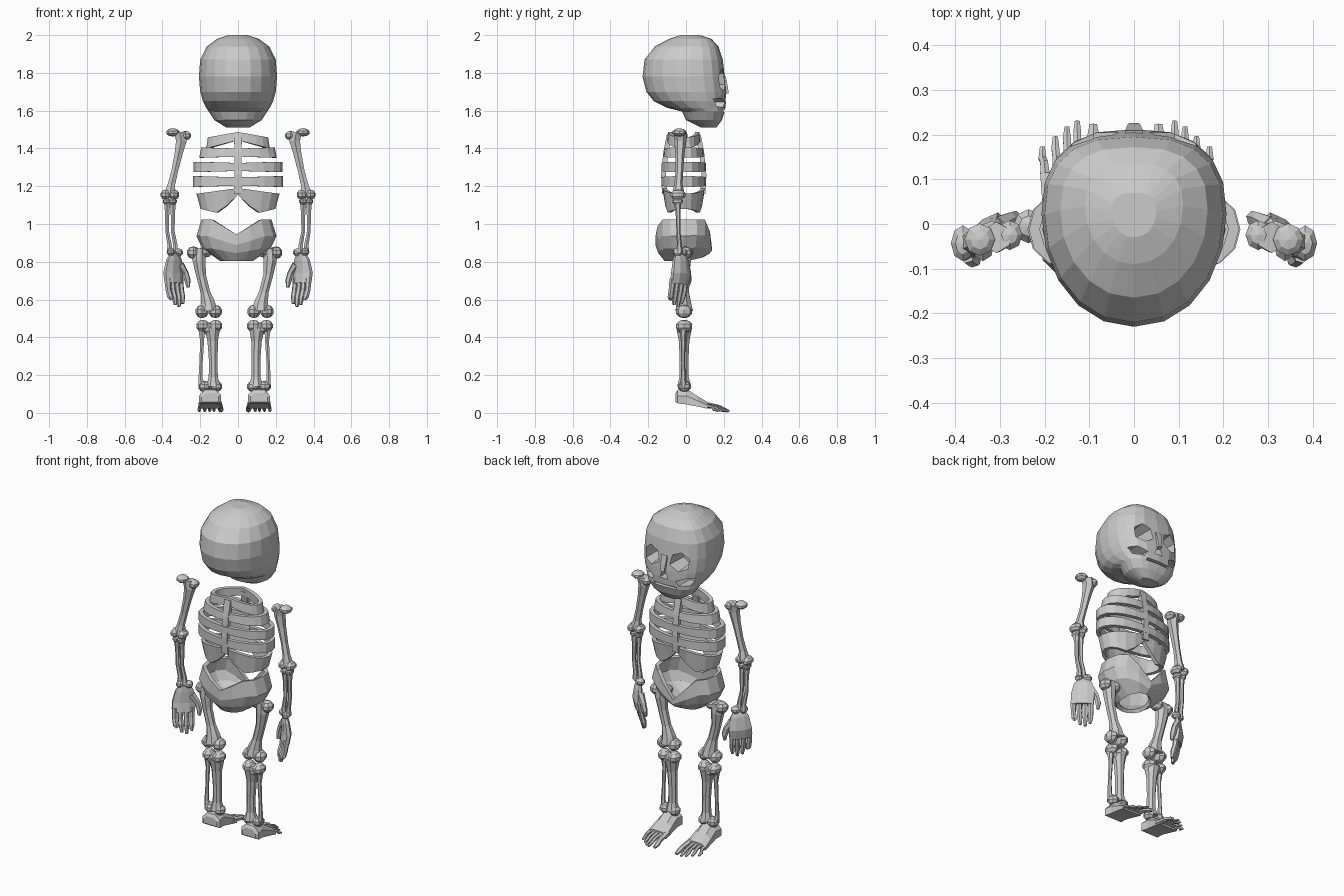
import bpy, bmesh
from math import sin, cos, pi, copysign
from mathutils import Vector, Matrix

if "Cube" in bpy.data.objects:
    bpy.data.objects.remove(bpy.data.objects["Cube"])


def loft(bm, rings, caps=True, loop=False):
    vs = [[bm.verts.new(p) for p in r] for r in rings]
    n = len(vs[0])
    pairs = list(zip(vs, vs[1:])) + ([(vs[-1], vs[0])] if loop else [])
    for a, b in pairs:
        for i in range(n):
            j = (i + 1) % n
            bm.faces.new((a[i], a[j], b[j], b[i]))
    if caps and not loop:
        bm.faces.new(vs[0][::-1])
        bm.faces.new(vs[-1])


def tube(bm, pts, sides=6, u=(1, 0, 0), flat=1.0):
    """Tapered bone; pts are (x, y, z, radius), u is the wide direction."""
    P = [Vector(p[:3]) for p in pts]
    rings = []
    for i, p in enumerate(P):
        d = (P[min(i + 1, len(P) - 1)] - P[max(i - 1, 0)]).normalized()
        a = (Vector(u) - d * d.dot(Vector(u))).normalized()
        b = d.cross(a)
        r = pts[i][3]
        rings.append([p + a * r * cos(2 * pi * (k + .5) / sides)
                      + b * r * flat * sin(2 * pi * (k + .5) / sides) for k in range(sides)])
    loft(bm, rings)


def knob(bm, c, s):
    m = Matrix.Translation(c) @ Matrix.Diagonal((*s, 1))
    bmesh.ops.create_uvsphere(bm, u_segments=8, v_segments=5, radius=1, matrix=m)


def finish(name, bm, mirror_at=None):
    bmesh.ops.recalc_face_normals(bm, faces=bm.faces)
    me = bpy.data.meshes.new(name)
    bm.to_mesh(me)
    bm.free()
    ob = bpy.data.objects.new(name, me)
    bpy.context.collection.objects.link(ob)
    if mirror_at is not None:
        ob.location.x = mirror_at
        ob.modifiers.new("mirror", 'MIRROR').use_mirror_merge = False
    return ob


def power(v, e):
    return copysign(abs(v) ** e, v)


# Skull: horizontal rings (z, half width, back y, front y)
bm = bmesh.new()
rings = []
for z, w, yb, yf in [(1.51, .06, .08, .16), (1.55, .125, 0, .19), (1.595, .155, -.02, .205),
                     (1.615, .168, -.10, .208), (1.65, .186, -.17, .212), (1.70, .2, -.21, .212),
                     (1.78, .207, -.23, .205), (1.87, .2, -.22, .195), (1.94, .165, -.165, .172),
                     (1.98, .11, -.09, .135), (2.0, .05, -.03, .07)]:
    yc = yb + (yf - yb) * .58
    ring = []
    for k in range(20):
        c, s = cos(2 * pi * k / 20), sin(2 * pi * k / 20)
        e = .75 if s > 0 else .95
        ring.append((w * power(c, e), yc + ((yf - yc) if s > 0 else (yc - yb)) * power(s, 1 if s < 0 else .8), z))
    rings.append(ring)
loft(bm, rings)
skull = finish("skull", bm)

# Eye sockets, nose opening, cheek hollows and mouth line are cut out
bm = bmesh.new()


def socket(pts, y0, y1, shrink):
    cx = sum(p[0] for p in pts) / len(pts)
    cz = sum(p[1] for p in pts) / len(pts)
    loft(bm, [[(cx + (x - cx) * shrink, y0, cz + (z - cz) * shrink) for x, z in pts],
              [(x, y1, z) for x, z in pts]])


for s in (1, -1):
    socket([(s * .03, 1.735), (s * .045, 1.80), (s * .10, 1.825), (s * .15, 1.79),
            (s * .145, 1.72), (s * .09, 1.70)], .09, .26, .75)
    socket([(s * .085, 1.615), (s * .07, 1.645), (s * .13, 1.67), (s * .175, 1.665),
            (s * .15, 1.62)], .10, .26, .8)
socket([(-.03, 1.645), (.03, 1.645), (.008, 1.70), (-.008, 1.70)], .15, .26, .8)
socket([(-.075, 1.593), (.075, 1.593), (.075, 1.607), (-.075, 1.607)], .18, .26, 1)
cutter = finish("socket_cutter", bm)
cutter.hide_render = True
mod = skull.modifiers.new("cut", 'BOOLEAN')
mod.operation, mod.solver, mod.object = 'DIFFERENCE', 'EXACT', cutter
bpy.context.view_layer.objects.active = skull
bpy.ops.object.modifier_apply(modifier="cut")
bpy.data.objects.remove(cutter)

# Nasal bridge
bm = bmesh.new()
tube(bm, [(0, .19, 1.78, .028), (0, .205, 1.73, .022), (0, .215, 1.69, .016)], 4)
finish("nasal_bone", bm)

# Ribs: closed bands (z centre, side drop, half width, half depth, height)
bm = bmesh.new()
YC = -.012
for z, drop, rx, ry, h in [(1.465, .035, .168, .088, .044), (1.378, 0, .205, .108, .042),
                           (1.302, 0, .235, .118, .042), (1.225, 0, .238, .118, .044),
                           (1.165, 0, .22, .113, .05)]:
    rings = []
    for k in range(20):
        c, s = cos(2 * pi * k / 20), sin(2 * pi * k / 20)
        hh = h * (1 + .3 * abs(c))
        zc = z - drop * abs(c)
        top, bot = zc + hh / 2, zc - hh / 2
        if z < 1.2:                       # flared lowest rib with arch
            bot = 1.155 - .095 * min(1, abs(c) / .5) + .05 * max(0, abs(c) - .6)
            top = 1.19 - .03 * abs(c)
        x, y, t = rx * c, ry * power(s, .85), .024
        tp = .95 if z > 1.35 else 1
        bp = .9 if z < 1.2 else 1
        i = 1 - t / rx
        j = 1 - t / ry
        rings.append([(x * tp, YC + y * tp, top), (x * bp, YC + y * bp, bot),
                      (x * bp * i, YC + y * bp * j, bot), (x * tp * i, YC + y * tp * j, top)])
    loft(bm, rings, loop=True)
finish("ribs", bm)

# Spine and breastbone
for name, s in (("spine", -1), ("breastbone", 1)):
    bm = bmesh.new()
    tube(bm, [(0, YC + s * ry, z, r) for z, ry, r in
              [(1.47, .075, .03), (1.38, .095, .026), (1.26, .107, .026), (1.16, .1, .03)]], 4, flat=.7)
    finish(name, bm)

# Pelvis: open bowl with raised wings
bm = bmesh.new()
rings = []
for t, rx, ry in [(0, .085, .10), (.3, .18, .135), (.6, .212, .15), (1, .185, .148)]:
    ring = []
    for k in range(16):
        c, s = cos(2 * pi * k / 16), sin(2 * pi * k / 16)
        low = .945 if s < 0 else .885
        rim = low + (1.025 - low) * min(1, abs(c) / .72)
        z0 = .803 + .02 * max(s, 0)
        ring.append((-.008 + rx * c, -.012 + ry * power(s, .8), z0 + (rim - z0) * t))
    rings.append(ring)
loft(bm, rings, caps=False)
pelvis = finish("pelvis", bm)
pelvis.modifiers.new("thickness", 'SOLIDIFY').thickness = .022

# Upper arm
bm = bmesh.new()
knob(bm, (.278, -.025, 1.468), (.03, .035, .025))
knob(bm, (.345, -.035, 1.485), (.036, .038, .022))
tube(bm, [(.308, -.03, 1.485, .035), (.30, -.03, 1.44, .032), (.315, -.032, 1.37, .024),
          (.335, -.035, 1.28, .02), (.352, -.04, 1.21, .022), (.36, -.04, 1.155, .034)])
for x in (.338, .383):
    knob(bm, (x, -.043, 1.155), (.028, .042, .027))
finish("upper_arm", bm, 0)

# Forearm
bm = bmesh.new()
knob(bm, (.345, -.045, 1.12), (.022, .03, .02))
knob(bm, (.378, -.045, 1.12), (.02, .03, .02))
for a, b in ((.345, .332), (.375, .362)):
    tube(bm, [(a, -.045, 1.12, .02), (a, -.042, 1.06, .013), (a, -.04, .96, .011),
              (b, -.035, .89, .013), (b, -.035, .85, .018)])
knob(bm, (.355, -.045, .852), (.022, .026, .022))
knob(bm, (.318, -.018, .85), (.028, .026, .022))
finish("forearm", bm, 0)

# Hand, spread along the diagonal u
bm = bmesh.new()
U = Vector((-.707, .707, 0))
N = Vector((-.707, -.707, 0))


def hp(u, n, z, r):
    return (*(Vector((.335, -.032, z)) + U * u + N * n), r)


tube(bm, [hp(0, 0, .845, .032), hp(0, -.005, .81, .055), hp(-.002, -.01, .74, .07),
          hp(-.005, 0, .685, .066)], 8, u=U, flat=.36)
for u, tip in ((-.055, .60), (-.023, .572), (.009, .562), (.040, .578)):
    tube(bm, [hp(u, 0, .71, .017), hp(u * 1.02, .008, .65, .015), hp(u * .95, .018, .615, .016),
              hp(u * .85, .025, tip, .009)], u=U)
tube(bm, [hp(.04, 0, .785, .022), hp(.07, .01, .74, .017), hp(.08, .016, .70, .017),
          hp(.078, .022, .665, .009)], u=U)
finish("hand", bm, 0)

LEG = -.018
# Thigh
bm = bmesh.new()
knob(bm, (.152, -.005, .855), (.036, .042, .032))
knob(bm, (.218, -.005, .848), (.036, .04, .034))
tube(bm, [(.185, -.008, .87, .035), (.188, -.008, .81, .038), (.178, -.01, .73, .028),
          (.155, -.01, .64, .027), (.14, -.01, .58, .04), (.137, -.01, .54, .05)], 8)
for x in (.102, .172):
    knob(bm, (x, -.01, .537), (.036, .045, .036))
finish("thigh", bm, LEG)

# Shin
bm = bmesh.new()
for x in (.1, .168):
    knob(bm, (x, -.01, .46), (.036, .045, .033))
knob(bm, (.135, -.01, .445), (.035, .04, .035))
tube(bm, [(.118, -.01, .45, .045), (.116, -.01, .38, .03), (.113, -.01, .28, .025),
          (.113, -.01, .19, .026), (.113, -.01, .14, .04)], 8)
tube(bm, [(.175, -.015, .45, .02), (.172, -.015, .38, .012), (.178, -.015, .26, .01),
          (.18, -.015, .18, .013), (.172, -.012, .14, .02)])
for x in (.098, .16):
    knob(bm, (x, -.008, .14), (.033, .036, .03))
finish("shin", bm, LEG)

# Foot with five toes
bm = bmesh.new()
rings = []
for y, w, zb, zt in [(-.055, .045, .058, .105), (-.045, .058, .05, .122), (.0, .052, .045, .128),
                     (.06, .058, .034, .09), (.115, .062, .022, .056)]:
    rings.append([(.13 - w, y, zb), (.13 + w, y, zb), (.13 + w, y, zb + (zt - zb) * .55),
                  (.13 + w * .5, y, zt), (.13 - w * .5, y, zt), (.13 - w, y, zb + (zt - zb) * .65)])
loft(bm, rings)
for x0, x, y, r in [(.083, .073, .222, .015), (.108, .109, .23, .01), (.13, .132, .217, .01),
                    (.153, .158, .195, .01), (.178, .187, .172, .01)]:
    tube(bm, [(x0, .085, .045, r * 1.3), (x0 * .4 + x * .6, y * .6 + .036, .031, r * 1.0),
              (x, y - .025, .018, r), (x, y, .01, r * .65)], u=(1, 0, 0), flat=.85)
finish("foot", bm, LEG)
